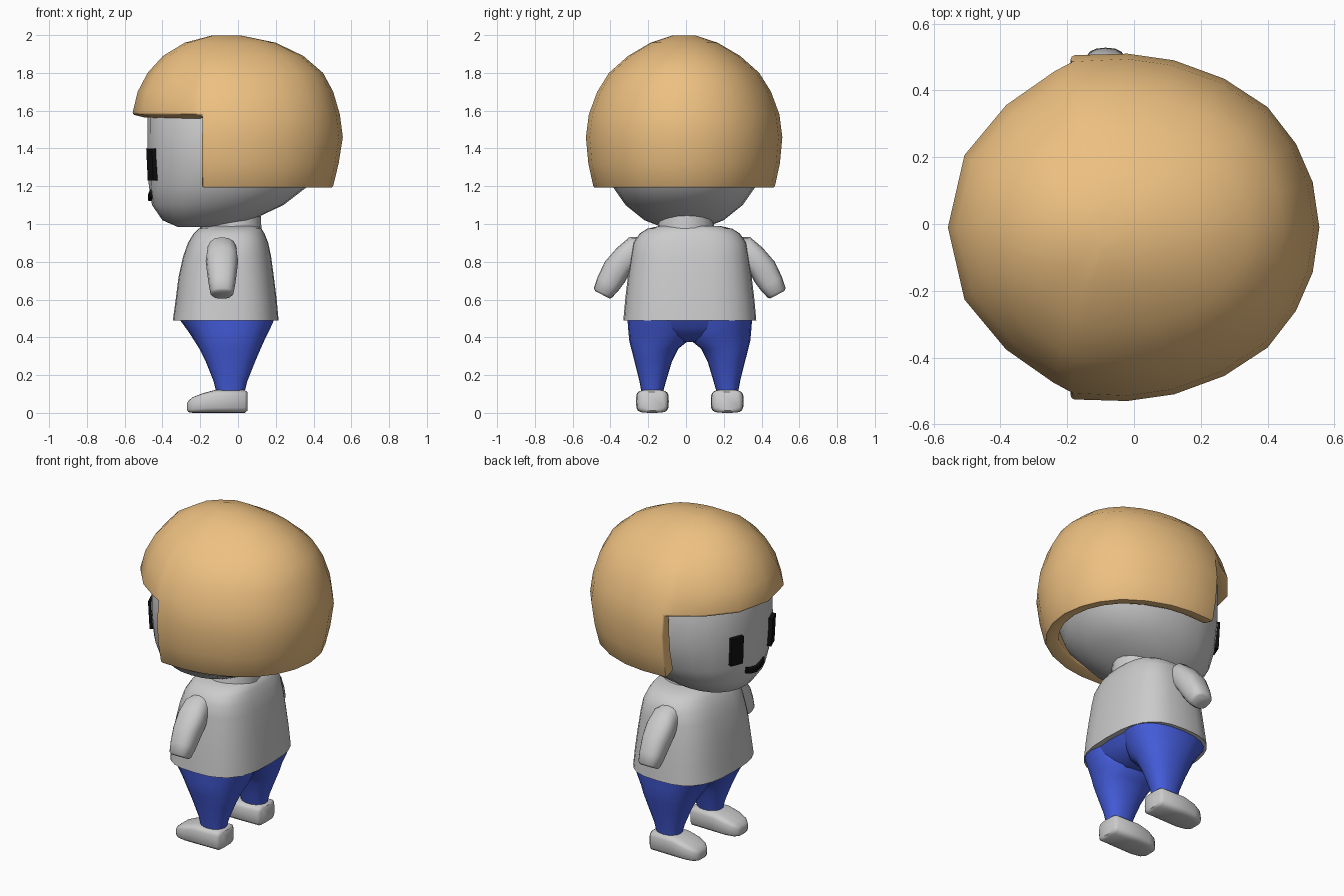
import bpy, bmesh, math
from mathutils import Vector as V

if "Cube" in bpy.data.objects:
    bpy.data.objects.remove(bpy.data.objects["Cube"])

CY = 0.02  # body mid-plane; the figure faces -x


def material(name, rgb):
    m = bpy.data.materials.new(name)
    m.diffuse_color = (*rgb, 1)
    m.use_nodes = True
    m.node_tree.nodes["Principled BSDF"].inputs["Base Color"].default_value = m.diffuse_color
    return m


TAN = material("tan", (0.85, 0.53, 0.22))
BLUE = material("blue", (0.06, 0.11, 0.72))
BLACK = material("black", (0.005, 0.005, 0.005))


def finish(name, bm, mat=None, angle=50, mods=()):
    bmesh.ops.recalc_face_normals(bm, faces=bm.faces)
    me = bpy.data.meshes.new(name)
    bm.to_mesh(me)
    bm.free()
    ob = bpy.data.objects.new(name, me)
    bpy.context.collection.objects.link(ob)
    if mat:
        me.materials.append(mat)
    bpy.ops.object.select_all(action='DESELECT')
    ob.select_set(True)
    bpy.context.view_layer.objects.active = ob
    for kind, settings in mods:
        mod = ob.modifiers.new(kind.title(), kind)
        for key, value in settings.items():
            setattr(mod, key, value)
        bpy.ops.object.modifier_apply(modifier=mod.name)
    bpy.ops.object.shade_smooth_by_angle(angle=math.radians(angle))
    return ob


def loft(name, rings, mat=None, sides=20, power=2.0, angle=50):
    """Skin superellipse rings given as (centre, half axis u, half axis v)."""
    bm = bmesh.new()
    loops = []
    for c, u, v in rings:
        loop = []
        for i in range(sides):
            t = 2 * math.pi * i / sides
            a, b = math.cos(t), math.sin(t)
            p = math.copysign(abs(a) ** (2 / power), a)
            q = math.copysign(abs(b) ** (2 / power), b)
            loop.append(bm.verts.new(V(c) + V(u) * p + V(v) * q))
        loops.append(loop)
    for a, b in zip(loops, loops[1:]):
        for i in range(sides):
            j = (i + 1) % sides
            bm.faces.new((a[i], a[j], b[j], b[i]))
    bm.faces.new(loops[0])
    bm.faces.new(loops[-1])
    return finish(name, bm, mat, angle)


def stack(table, cy):
    """Horizontal rings from (z, front x, back x, half width)."""
    return [(((f + b) / 2, cy, z), ((b - f) / 2, 0, 0), (0, w, 0)) for z, f, b, w in table]


# Head and neck
loft("head", stack([(0.985, -0.32, -0.08, 0.12), (1.02, -0.40, 0.07, 0.21),
                    (1.10, -0.455, 0.24, 0.31), (1.20, -0.472, 0.37, 0.38),
                    (1.36, -0.48, 0.43, 0.42), (1.58, -0.48, 0.45, 0.42),
                    (1.74, -0.43, 0.40, 0.34), (1.86, -0.28, 0.26, 0.20),
                    (1.90, -0.12, 0.10, 0.08)], -0.01), sides=24, power=2.25)
loft("neck", [((-0.04, 0.0, 0.94), (0.165, 0, 0.02), (0, 0.16, 0)),
              ((-0.04, 0.0, 1.03), (0.16, 0, 0.02), (0, 0.14, 0))])

# Helmet-shaped hair: half outline swept over height levels, open at the face
HX = -0.08
half = [(-0.56, 0), (-0.51, 0.225), (-0.385, 0.38), (-0.24, 0.485), (-0.19, 0.515),
        (-0.02, 0.52), (0.12, 0.50), (0.27, 0.445), (0.40, 0.36), (0.485, 0.25),
        (0.535, 0.135), (0.555, 0)]
outline = half + [(x, -y) for x, y in half[-2:0:-1]]
levels = [(1.19, 1, 0.915, 0.92), (1.32, 1, 0.965, 0.975), (1.46, 1, 1, 1),
          (1.58, 1, 0.975, 0.97), (1.70, 0.94, 0.92, 0.885), (1.80, 0.83, 0.835, 0.765),
          (1.89, 0.66, 0.67, 0.57), (1.96, 0.42, 0.44, 0.34), (1.998, 0.12, 0.15, 0.12)]
bm = bmesh.new()
grid = [[bm.verts.new((HX + (x - HX) * (front if x < HX else back), y * wide - 0.01, z))
         for x, y in outline] for z, front, back, wide in levels]
n = len(outline)
for r in range(len(levels) - 1):
    for i in range(n):
        j = (i + 1) % n
        if r < 3 and min(outline[i][0], outline[j][0]) < -0.2:
            continue
        bm.faces.new((grid[r][i], grid[r][j], grid[r + 1][j], grid[r + 1][i]))
bm.faces.new(grid[-1])
bmesh.ops.delete(bm, geom=[v for v in bm.verts if not v.link_faces], context='VERTS')
# wind outward so the thickness goes inward
finish("hair", bm, TAN, 45, [
    ('SOLIDIFY', dict(thickness=0.08, offset=-1)),
    ('BEVEL', dict(width=0.012, segments=2, limit_method='ANGLE', angle_limit=math.radians(50)))])

# Eyes
for side, s in (("left", 1), ("right", -1)):
    bm = bmesh.new()
    bmesh.ops.create_cube(bm, size=1)
    for v in bm.verts:
        v.co = V((v.co.x * 0.03, v.co.y * 0.08, v.co.z * 0.17))
    ob = finish(side + "_eye", bm, BLACK, 30)
    ob.location = (-0.453, -0.01 + s * 0.17, 1.315)
    ob.rotation_euler = (0, math.radians(-3), math.radians(-22 * s))

# Mouth
loft("mouth", [((-0.463 + 1.2 * y * y, y - 0.01, 1.142 + 3 * y * y), (0.014, 0, 0), (0, 0, 0.02))
               for y in (-0.085, -0.05, 0, 0.05, 0.085)], BLACK, 12, 5)

# Shirt body
loft("shirt", stack([(0.49, -0.345, 0.215, 0.352), (0.60, -0.33, 0.205, 0.342),
                     (0.72, -0.315, 0.19, 0.328), (0.83, -0.29, 0.175, 0.312),
                     (0.90, -0.265, 0.16, 0.30), (0.95, -0.235, 0.14, 0.265),
                     (0.975, -0.21, 0.125, 0.225), (0.99, -0.18, 0.10, 0.16)], CY),
     sides=28, power=2.8)

# Arms: outer edge, inner edge (y, z) and half depth at each station
arm = [((0.20, 0.93), (0.24, 0.78), 0.065), ((0.32, 0.93), (0.30, 0.75), 0.08),
       ((0.385, 0.875), (0.32, 0.735), 0.086), ((0.45, 0.80), (0.345, 0.69), 0.079),
       ((0.488, 0.72), (0.375, 0.65), 0.071), ((0.508, 0.66), (0.41, 0.612), 0.062),
       ((0.50, 0.645), (0.425, 0.605), 0.05)]
for side, s in (("left", 1), ("right", -1)):
    loft(side + "_arm", [((-0.085, CY + s * (a[0] + b[0]) / 2, (a[1] + b[1]) / 2), (h, 0, 0),
                          (0, s * (a[0] - b[0]) / 2, (a[1] - b[1]) / 2)) for a, b, h in arm],
         sides=16, power=2.5)

# Trousers: hips plus two tapered legs (z, front x, back x, inner y, outer y)
loft("trouser_hips", stack([(0.375, -0.15, 0.05, 0.10), (0.41, -0.22, 0.12, 0.25),
                            (0.45, -0.27, 0.16, 0.31), (0.50, -0.31, 0.19, 0.325)], CY),
     BLUE, 24, 2.5)
leg = [(0.11, -0.115, 0.035, 0.142, 0.256), (0.17, -0.13, 0.05, 0.125, 0.267),
       (0.27, -0.17, 0.09, 0.095, 0.292), (0.34, -0.205, 0.12, 0.06, 0.31),
       (0.38, -0.23, 0.138, 0.01, 0.32), (0.43, -0.262, 0.163, 0.0, 0.325),
       (0.495, -0.31, 0.192, 0.0, 0.33)]
for side, s in (("left", 1), ("right", -1)):
    loft(side + "_trouser_leg", [(((f + b) / 2, CY + s * (i + o) / 2, z), ((b - f) / 2, 0, 0),
                                  (0, (o - i) / 2, 0)) for z, f, b, i, o in leg], BLUE, 20, 2.3)

# Shoes: stations along x (x, bottom z, top z, half width)
shoe = [(0.05, 0.012, 0.11, 0.065), (0.035, 0.0, 0.122, 0.083), (-0.12, 0.0, 0.122, 0.087),
        (-0.19, 0.0, 0.103, 0.085), (-0.24, 0.0, 0.083, 0.07), (-0.262, 0.004, 0.065, 0.05),
        (-0.27, 0.015, 0.05, 0.03)]
for side, s in (("left", 1), ("right", -1)):
    loft(side + "_shoe", [((x, CY + s * 0.198, (a + b) / 2), (0, w, 0), (0, 0, (b - a) / 2))
                          for x, a, b, w in shoe], sides=20, power=4)
